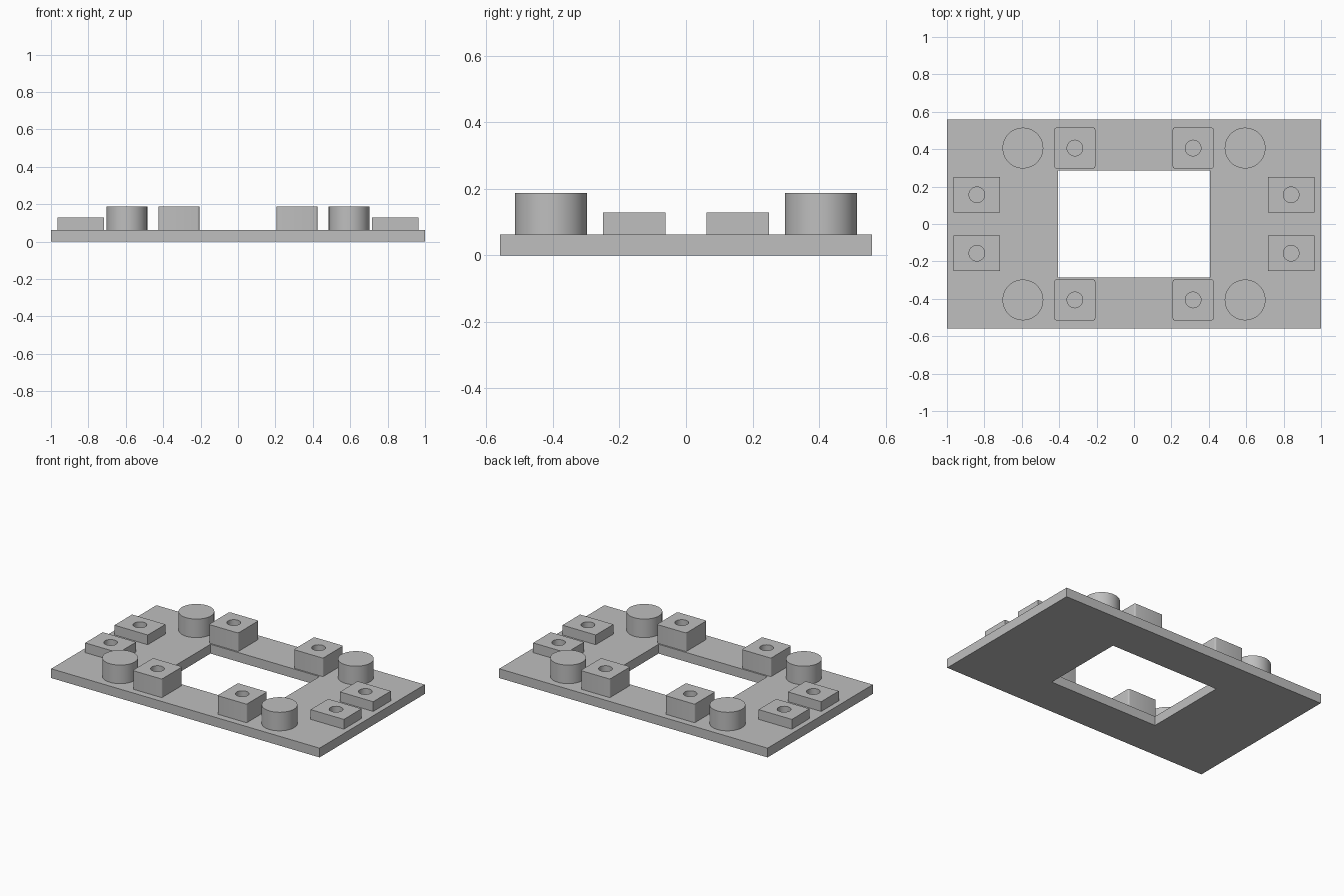
import bpy
import bmesh
from math import cos, sin, pi, radians

default_cube = bpy.data.objects.get("Cube")
if default_cube:
    bpy.data.objects.remove(default_cube, do_unlink=True)

PLATE_TOP = 0.0625
LOW_TOP = 0.128
TALL_TOP = 0.1875

grey = bpy.data.materials.new("plain grey")
grey.use_nodes = True
grey.diffuse_color = (0.52, 0.52, 0.52, 1)
grey.node_tree.nodes["Principled BSDF"].inputs["Base Color"].default_value = grey.diffuse_color


def circle(radius, segments):
    return [(radius * cos(2 * pi * i / segments), radius * sin(2 * pi * i / segments))
            for i in range(segments)]


def rectangle(half_x, half_y, corner=0.0, steps=4):
    """Rectangle outline, with rounded corners when corner is above zero."""
    if not corner:
        return [(half_x, half_y), (-half_x, half_y), (-half_x, -half_y), (half_x, -half_y)]
    points = []
    for quarter, (sx, sy) in enumerate([(1, 1), (-1, 1), (-1, -1), (1, -1)]):
        for i in range(steps + 1):
            angle = (quarter + i / steps) * pi / 2
            points.append((sx * (half_x - corner) + corner * cos(angle),
                           sy * (half_y - corner) + corner * sin(angle)))
    return points


def extruded(name, outlines, bottom, top, x=0, y=0):
    """Fill an outline (less any inner outlines) and extrude it upwards."""
    bm = bmesh.new()
    for outline in outlines:
        verts = [bm.verts.new((px, py, bottom)) for px, py in outline]
        for a, b in zip(verts, verts[1:] + verts[:1]):
            bm.edges.new((a, b))
    bmesh.ops.triangle_fill(bm, use_beauty=True, edges=bm.edges[:], normal=(0, 0, 1))
    result = bmesh.ops.extrude_face_region(bm, geom=bm.faces[:], use_keep_orig=True)
    raised = [g for g in result["geom"] if isinstance(g, bmesh.types.BMVert)]
    bmesh.ops.translate(bm, verts=raised, vec=(0, 0, top - bottom))
    bmesh.ops.recalc_face_normals(bm, faces=bm.faces[:])
    mesh = bpy.data.meshes.new(name)
    bm.to_mesh(mesh)
    bm.free()
    mesh.materials.append(grey)
    obj = bpy.data.objects.new(name, mesh)
    obj.location = (x, y, 0)
    bpy.context.collection.objects.link(obj)
    bpy.ops.object.select_all(action="DESELECT")
    obj.select_set(True)
    bpy.context.view_layer.objects.active = obj
    bpy.ops.object.shade_smooth_by_angle(angle=radians(30))
    return obj


# Base plate with its rectangular window
extruded("base_plate", [rectangle(1.0, 0.56), rectangle(0.406, 0.287)], 0, PLATE_TOP)

# Posts and drilled blocks, repeated in all four quarters
hole = circle(0.042, 32)
for side, sx in (("left", 1), ("right", -1)):
    for end, sy in (("front", -1), ("back", 1)):
        tag = f"{end}_{side}"
        extruded(f"round_post_{tag}", [circle(0.109, 64)],
                 PLATE_TOP, TALL_TOP, sx * 0.594, sy * 0.406)
        extruded(f"tall_block_{tag}", [rectangle(0.109, 0.109, 0.01), hole],
                 PLATE_TOP, TALL_TOP, sx * 0.316, sy * 0.406)
        extruded(f"low_block_{tag}", [rectangle(0.124, 0.094), hole],
                 PLATE_TOP, LOW_TOP, sx * 0.84, sy * 0.156)
